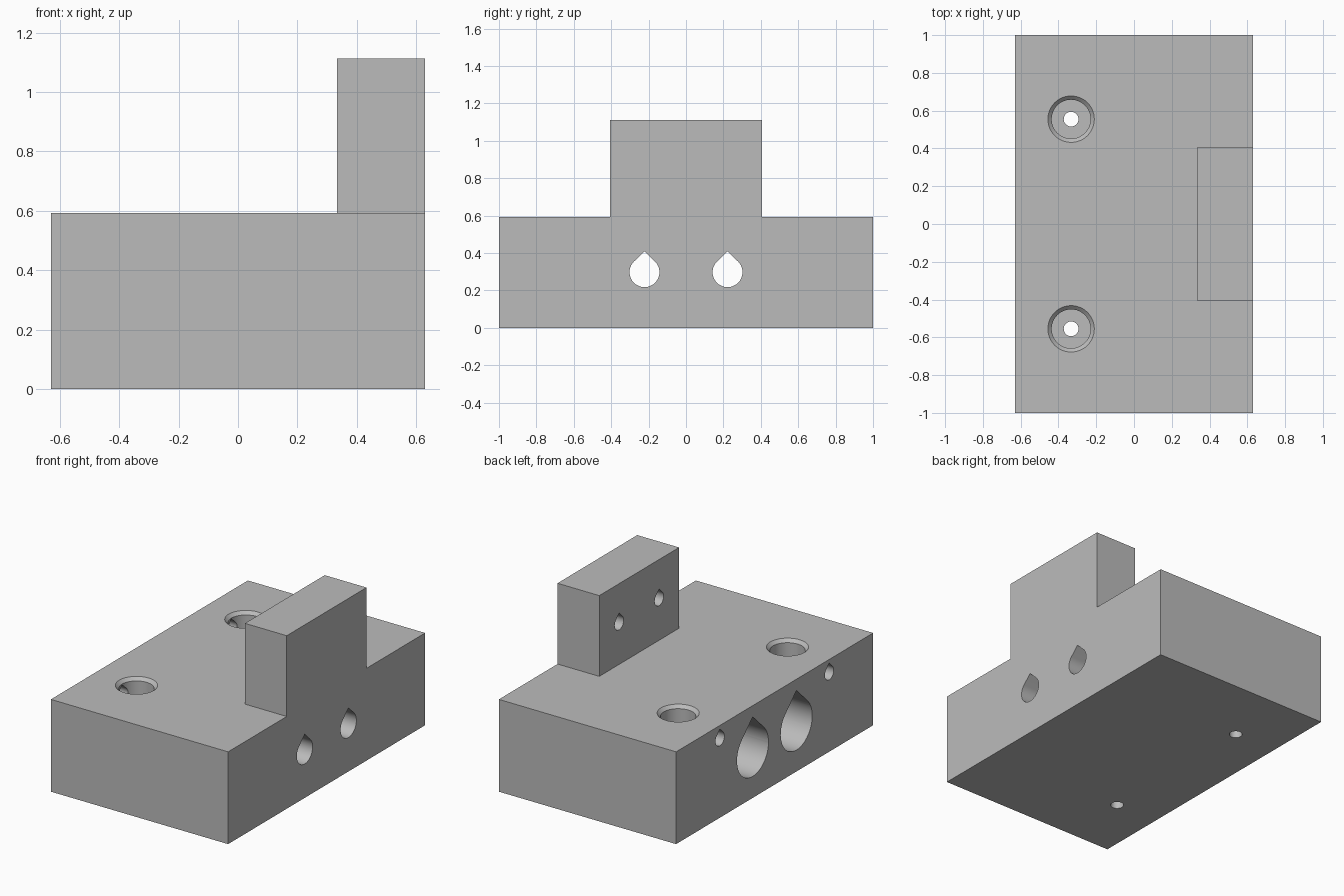
import bpy, bmesh, math
from mathutils import Vector

if "Cube" in bpy.data.objects:
    bpy.data.objects.remove(bpy.data.objects["Cube"], do_unlink=True)

HALF_X, HALF_Y, BASE_TOP, TAB_TOP = 0.63, 1.0, 0.593, 1.112
TAB_X, TAB_Y = 0.333, 0.405
BORE_X, BORE_Y = -0.333, 0.555

grey = bpy.data.materials.new("plain grey")
grey.use_nodes = True
colour = (0.5, 0.5, 0.5, 1)
grey.diffuse_color = colour
grey.node_tree.nodes["Principled BSDF"].inputs["Base Color"].default_value = colour


def add_object(name, bm):
    bmesh.ops.recalc_face_normals(bm, faces=bm.faces)
    mesh = bpy.data.meshes.new(name)
    bm.to_mesh(mesh)
    bm.free()
    mesh.materials.append(grey)
    obj = bpy.data.objects.new(name, mesh)
    bpy.context.collection.objects.link(obj)
    return obj


def loft(name, rings):
    """Closed solid through matching rings of points."""
    bm = bmesh.new()
    loops = [[bm.verts.new(p) for p in ring] for ring in rings]
    n = len(loops[0])
    for a, b in zip(loops, loops[1:]):
        for i in range(n):
            j = (i + 1) % n
            bm.faces.new((a[i], a[j], b[j], b[i]))
    bm.faces.new(loops[0])
    bm.faces.new(loops[-1])
    return add_object(name, bm)


def teardrop(name, x0, x1, y, z, r):
    """Horizontal hole along x with a pointed roof."""
    n = 40
    arc = [math.radians(135 + 270 * i / n) for i in range(n + 1)]
    outline = [(r * math.cos(a), r * math.sin(a)) for a in arc] + [(0, r * 1.39)]
    return loft(name, [[(x, y + u, z + v) for u, v in outline] for x in (x0, x1)])


def screw_bore(name, x, y):
    """Stepped, countersunk vertical hole."""
    steps = [(0.039, -0.1), (0.039, 0.2), (0.103, 0.2), (0.103, BASE_TOP - 0.02),
             (0.123, BASE_TOP), (0.123, BASE_TOP + 0.1)]
    turn = [2 * math.pi * i / 48 for i in range(48)]
    return loft(name, [[(x + r * math.cos(a), y + r * math.sin(a), z) for a in turn]
                       for r, z in steps])


# Base block with the upright tab raised from its top
bm = bmesh.new()
bmesh.ops.create_cube(bm, size=1)
for v in bm.verts:
    v.co = Vector((v.co.x * 2 * HALF_X, v.co.y * 2 * HALF_Y, (v.co.z + 0.5) * BASE_TOP))
for co, no in (((TAB_X, 0, 0), (1, 0, 0)), ((0, TAB_Y, 0), (0, 1, 0)), ((0, -TAB_Y, 0), (0, 1, 0))):
    bmesh.ops.bisect_plane(bm, geom=bm.verts[:] + bm.edges[:] + bm.faces[:], plane_co=co, plane_no=no)
bm.normal_update()
patch = [f for f in bm.faces if f.normal.z > 0.9
         and f.calc_center_median().x > TAB_X and abs(f.calc_center_median().y) < TAB_Y]
raised = bmesh.ops.extrude_discrete_faces(bm, faces=patch)["faces"]
for v in raised[0].verts:
    v.co.z = TAB_TOP
bmesh.ops.dissolve_limit(bm, angle_limit=0.01, verts=bm.verts, edges=bm.edges)
block = add_object("mounting_block", bm)

# Holes, the same on both sides
cutters = []
for s in (-1, 1):
    cutters += [
        screw_bore("screw_bore_cutter", BORE_X, s * BORE_Y),
        teardrop("side_hole_cutter", -0.8, BORE_X, s * BORE_Y, 0.507, 0.045),
        teardrop("rod_hole_cutter", -0.8, 0.8, s * 0.222, 0.298, 0.08),
        teardrop("rod_socket_cutter", -0.8, TAB_X, s * 0.222, 0.298, 0.16),
        teardrop("tab_hole_cutter", 0.2, 0.53, s * 0.203, 0.86, 0.045),
    ]
for cutter in cutters:
    cutter.hide_render = True
    mod = block.modifiers.new(cutter.name, "BOOLEAN")
    mod.operation = "DIFFERENCE"
    mod.solver = "EXACT"
    mod.object = cutter

# Bake the cuts and remove the cutters
bpy.ops.object.select_all(action="DESELECT")
block.select_set(True)
bpy.context.view_layer.objects.active = block
for mod in list(block.modifiers):
    bpy.ops.object.modifier_apply(modifier=mod.name)
for cutter in cutters:
    bpy.data.objects.remove(cutter, do_unlink=True)
bpy.ops.object.shade_smooth_by_angle(angle=math.radians(30))
